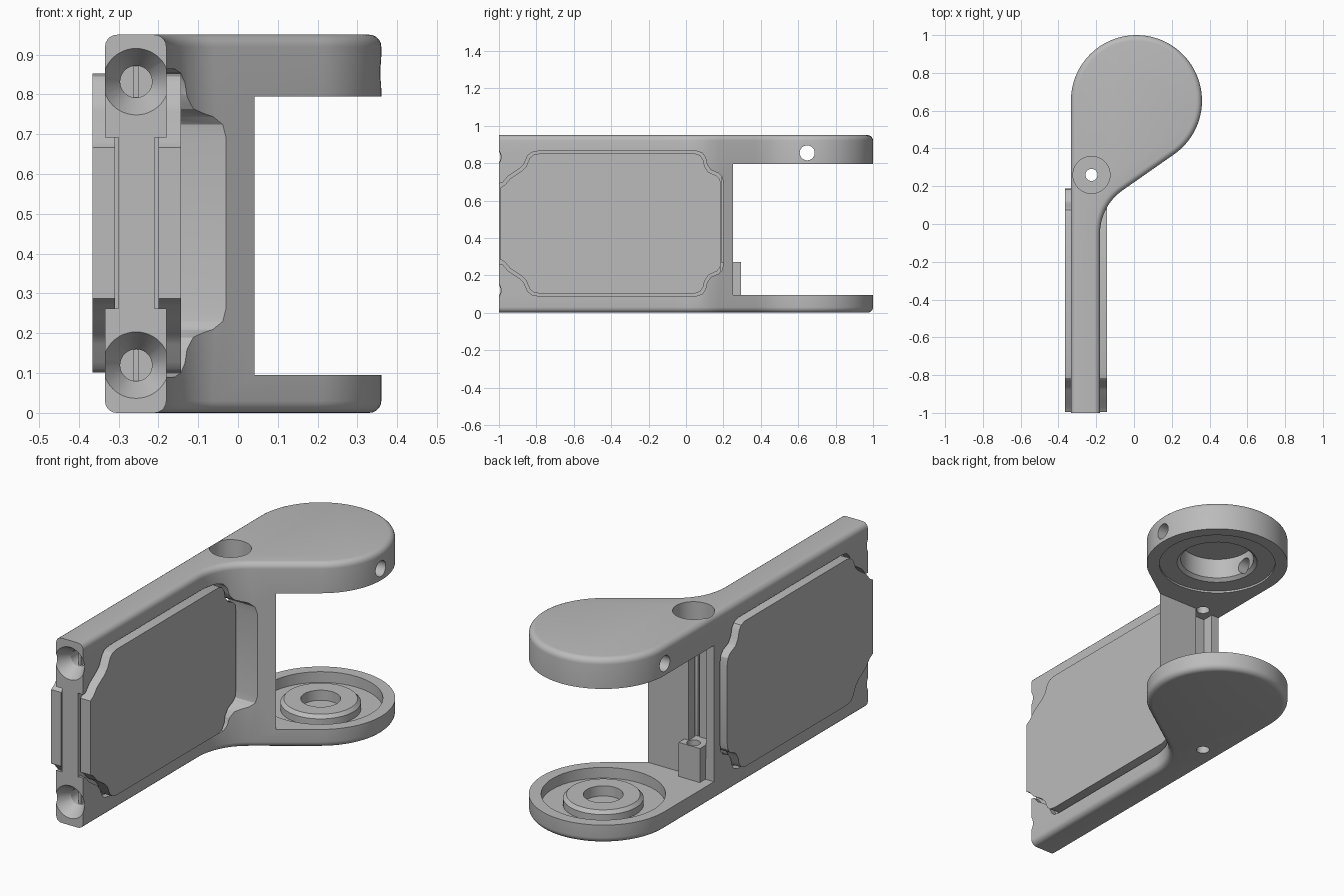
import bpy, bmesh, math
from mathutils import Matrix, Vector

cube = bpy.data.objects.get("Cube")
if cube:
    bpy.data.objects.remove(cube, do_unlink=True)

grey = bpy.data.materials.new("plain grey")
grey.use_nodes = True
grey.diffuse_color = (0.5, 0.5, 0.5, 1)
grey.node_tree.nodes["Principled BSDF"].inputs["Base Color"].default_value = (0.5, 0.5, 0.5, 1)

MID_Z, TOP = 0.477, 0.95
LOBE = Vector((0.013, 0.653))
SCREW = (-0.225, 0.26)


def make(name, bm):
    bmesh.ops.recalc_face_normals(bm, faces=bm.faces)
    mesh = bpy.data.meshes.new(name)
    bm.to_mesh(mesh)
    bm.free()
    ob = bpy.data.objects.new(name, mesh)
    bpy.context.collection.objects.link(ob)
    mesh.materials.append(grey)
    return ob


def extrude(points, offset):
    bm = bmesh.new()
    face = bm.faces.new([bm.verts.new(p) for p in points])
    new = bmesh.ops.extrude_face_region(bm, geom=[face])["geom"]
    verts = [v for v in new if isinstance(v, bmesh.types.BMVert)]
    bmesh.ops.translate(bm, verts=verts, vec=offset)
    return bm


def box(name, low, high):
    bm = bmesh.new()
    bmesh.ops.create_cube(bm, size=1)
    for v in bm.verts:
        v.co = [a + (c + 0.5) * (b - a) for a, b, c in zip(low, high, v.co)]
    return make(name, bm)


def rod(name, start, end, r1, r2=None):
    start, end = Vector(start), Vector(end)
    axis = end - start
    bm = bmesh.new()
    matrix = Matrix.Translation((start + end) / 2) @ axis.to_track_quat("Z", "Y").to_matrix().to_4x4()
    bmesh.ops.create_cone(bm, cap_ends=True, segments=48, radius1=r1,
                          radius2=r1 if r2 is None else r2, depth=axis.length, matrix=matrix)
    return make(name, bm)


def upright(name, centre, z1, z2, radius, radius2=None):
    return rod(name, (*centre, z1), (*centre, z2), radius, radius2)


def select(ob):
    bpy.ops.object.select_all(action="DESELECT")
    ob.select_set(True)
    bpy.context.view_layer.objects.active = ob


def cut(ob, cutter):
    cutter.hide_render = True
    select(ob)
    mod = ob.modifiers.new("cut", "BOOLEAN")
    mod.operation, mod.solver, mod.object = "DIFFERENCE", "EXACT", cutter
    bpy.ops.object.modifier_apply(modifier=mod.name)
    bpy.data.objects.remove(cutter, do_unlink=True)


def smooth(ob):
    select(ob)
    bpy.ops.object.shade_smooth_by_angle(angle=math.radians(30))


def arc(centre, radius, a, b, steps):
    angles = [math.radians(a + (b - a) * i / steps) for i in range(steps + 1)]
    return [(centre[0] + radius * math.cos(t), centre[1] + radius * math.sin(t), 0) for t in angles]


# Frame: teardrop outline with rounded top and bottom rims
outline = [(-0.334, -1, 0)] + arc(LOBE, 0.347, 180, -55, 56)
outline += arc((0.098, -0.05), 0.278, 125, 180, 14) + [(-0.18, -1, 0)]
bm = extrude(outline, (0, 0, TOP))
rims = [e for e in bm.edges
        if abs(e.verts[0].co.z - e.verts[1].co.z) < 0.001
        and max(v.co.y for v in e.verts) > -0.99]
bmesh.ops.bevel(bm, geom=rims, offset=0.03, segments=5, profile=0.5, affect="EDGES")
frame = make("frame", bm)

# Opening between the two round lobes
cut(frame, box("opening", (-1, 0.25, 0.095), (1, 1.2, 0.795)))


# Side panel outline: upper half mirrored to the lower half
def panel_outline(x, grow):
    half = [(-0.995, 0.19), (-0.97, 0.205), (-0.94, 0.24), (-0.88, 0.28), (-0.855, 0.305),
            (-0.835, 0.35), (-0.815, 0.368), (-0.78, 0.375), (0.045, 0.375), (0.075, 0.365),
            (0.092, 0.34), (0.1, 0.305), (0.12, 0.275), (0.165, 0.255), (0.182, 0.235),
            (0.188, 0.2)]
    loop = half + [(y, -z) for y, z in reversed(half)]
    mid_y = -0.4
    pts = []
    for y, z in loop:
        y2 = y + math.copysign(grow, y - mid_y)
        if grow and y < -0.99:
            y2 = -1.1
        pts.append((x, y2, MID_Z + z + math.copysign(grow, z)))
    return pts


# Pockets for the panels; the inner one runs out through the flare
cut(frame, make("left_pocket", extrude(panel_outline(-0.21, 0.012), (0.5, 0, 0))))
cut(frame, make("right_pocket", extrude(panel_outline(-0.5, 0.012), (0.2, 0, 0))))

# Panels on both sides
for name, x, width in (("left_panel", -0.2, 0.057), ("right_panel", -0.366, 0.057)):
    smooth(make(name, extrude(panel_outline(x, 0), (width, 0, 0))))
for name, a, b in (("left_panel_seat", -0.215, -0.195), ("right_panel_seat", -0.315, -0.295)):
    box(name, (a, -0.8, 0.2), (b, 0.1, 0.75))

# Lower lobe: ring shaped trough around a hub with a blind hole
cut(frame, upright("lower_trough", LOBE, 0.04, 0.2, 0.29))
hub = upright("lower_hub", LOBE, 0.03, 0.075, 0.188)
hub_top = upright("lower_hub_top", LOBE, 0.075, 0.092, 0.188, 0.172)
for part in (hub, hub_top):
    cut(part, upright("hub_hole", LOBE, 0.02, 0.2, 0.093))
    smooth(part)

# Upper lobe: shallow recess, chamfered deep bore and a cross hole
cut(frame, upright("upper_recess", LOBE, 0.7, 0.805, 0.285))
cut(frame, upright("upper_chamfer", LOBE, 0.79, 0.82, 0.215, 0.18))
cut(frame, upright("upper_bore", LOBE, 0.75, 0.925, 0.18))
cut(frame, rod("cross_hole", (-1, 0.648, 0.855), (1, 0.648, 0.855), 0.04))

# Rear channel and the vertical fastener hole
cut(frame, box("rear_channel", (-0.29, 0.19, 0.2), (-0.19, 0.3, 0.795)))
cut(frame, upright("top_counterbore", SCREW, 0.83, 1.1, 0.098))
cut(frame, upright("fastener_hole", SCREW, -0.1, 1, 0.032))
boss = box("rear_boss", (-0.285, 0.185, 0.09), (-0.165, 0.295, 0.27))
cut(boss, upright("boss_hole", SCREW, 0, 0.4, 0.032))
smooth(boss)

# Countersunk screw holes on the front end, each with a thin centre blade
for label, z in (("upper", 0.832), ("lower", 0.12)):
    x = -0.256
    cut(frame, rod("countersink", (x, -1.01, z), (x, -0.93, z), 0.09, 0.038))
    cut(frame, rod("screw_hole", (x, -0.95, z), (x, -0.85, z), 0.04))
    box(label + "_screw_blade", (x - 0.006, -0.92, z - 0.04), (x + 0.006, -0.84, z + 0.04))

smooth(frame)
